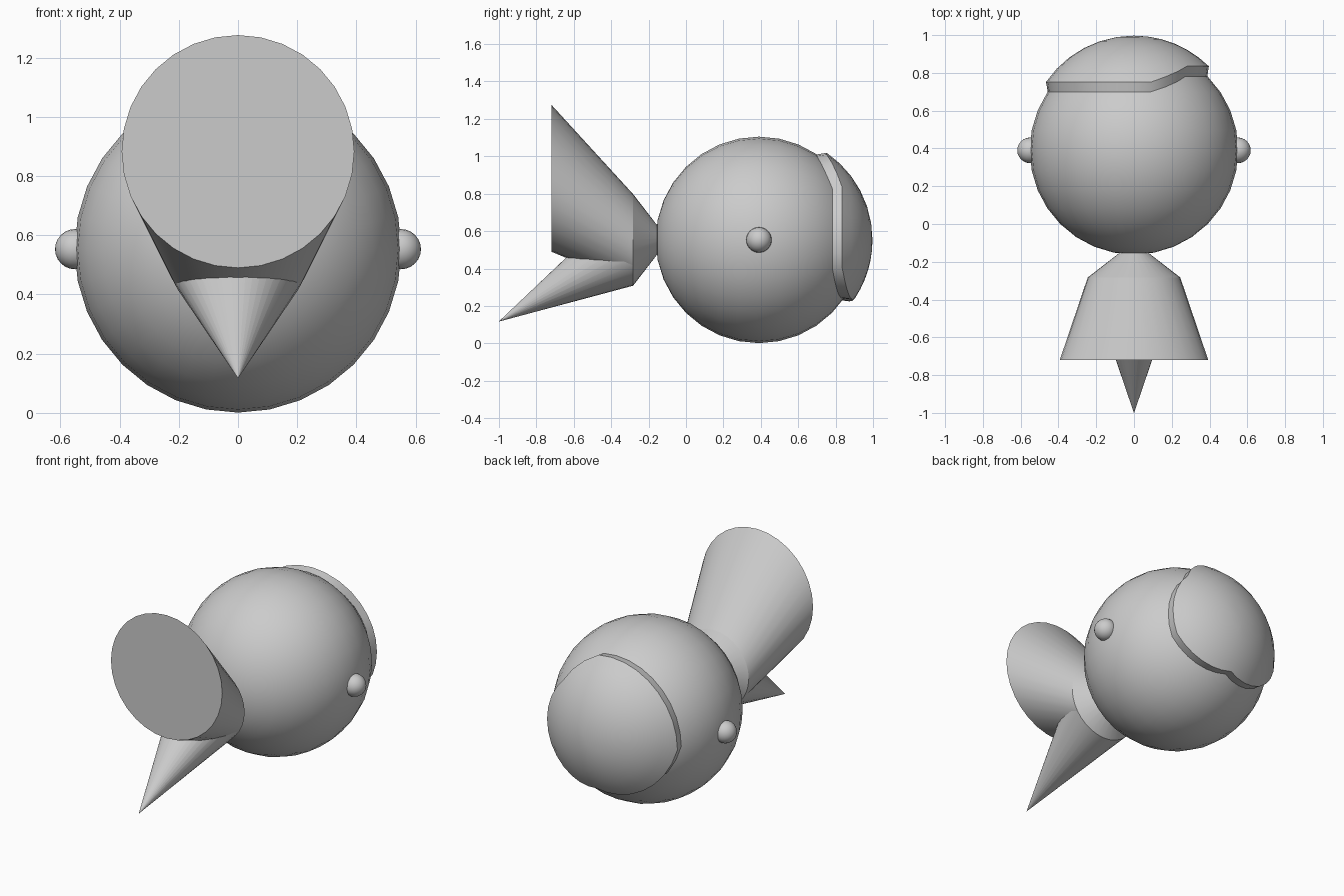
import bpy, bmesh
from math import sin, cos, pi, radians
from mathutils import Matrix, Vector

if "Cube" in bpy.data.objects:
    bpy.data.objects.remove(bpy.data.objects["Cube"])

grey = bpy.data.materials.new("plain grey")
grey.diffuse_color = (0.6, 0.6, 0.6, 1)
grey.use_nodes = True
grey.node_tree.nodes["Principled BSDF"].inputs["Base Color"].default_value = grey.diffuse_color

R, CY, CZ = 0.552, 0.39, 0.553      # body radius and centre
N = 32                              # sides of all round parts


def finish(bm, name, angle=35):
    bmesh.ops.recalc_face_normals(bm, faces=bm.faces)
    me = bpy.data.meshes.new(name)
    bm.to_mesh(me)
    bm.free()
    me.materials.append(grey)
    ob = bpy.data.objects.new(name, me)
    bpy.context.collection.objects.link(ob)
    bpy.ops.object.select_all(action='DESELECT')
    ob.select_set(True)
    bpy.context.view_layer.objects.active = ob
    bpy.ops.object.shade_smooth_by_angle(angle=radians(angle))
    return ob


def ball(name, centre, r, u, v, turn):
    bm = bmesh.new()
    m = Matrix.Translation(centre) @ turn
    bmesh.ops.create_uvsphere(bm, u_segments=u, v_segments=v, radius=r, matrix=m)
    return finish(bm, name)


def bridge(bm, rings):
    for a, b in zip(rings, rings[1:]):
        for i in range(N):
            j = (i + 1) % N
            bm.faces.new((a[i], a[j], b[j], b[i]))


def loft(name, sections):
    """Join circles (y, z, radius) facing along y and close both ends."""
    bm = bmesh.new()
    rings = [[bm.verts.new((r * sin(2 * pi * i / N), y, z + r * cos(2 * pi * i / N)))
              for i in range(N)] for y, z, r in sections]
    bridge(bm, rings)
    bm.faces.new(rings[0])
    bm.faces.new(rings[-1])
    return finish(bm, name, 30)


# round body with its poles along y
ball("body", (0, CY, CZ), R, N, 16, Matrix.Rotation(pi / 2, 4, 'X'))

# eyes on both sides
for side, label in ((-1, "left"), (1, "right")):
    ball(label + "_eye", (side * 0.55, CY, CZ), 0.068, 24, 12, Matrix.Rotation(pi / 2, 4, 'Y'))

# tail: short neck, then a wide upper lobe and a pointed lower lobe
loft("tail_neck", [(-0.14, CZ, 0.06), (-0.283, CZ, 0.245)])
loft("upper_tail_lobe", [(-0.283, CZ, 0.245), (-0.72, 0.883, 0.393)])
loft("lower_tail_lobe", [(-0.283, CZ, 0.245), (-1.0, 0.117, 0.0005)])

# raised face cap: a lopsided rim, given as (angle round y, angle from pole)
RIM = [(-90, 56.25), (11.25, 56.25), (45, 45), (112.5, 45),
       (180, 33.75), (225, 45), (270, 56.25)]


def rim_angle(deg):
    for (a0, t0), (a1, t1) in zip(RIM, RIM[1:]):
        if a0 <= deg <= a1:
            return t0 + (t1 - t0) * (deg - a0) / (a1 - a0)


LIFT, STEPS = 0.055, 6
bm = bmesh.new()


def cap_ring(f, lift, grow):
    ring = []
    for i in range(N):
        deg = -90 + 360 * i / N
        p, t = radians(deg), radians(rim_angle(deg)) * f
        rr = R * sin(t) * grow
        ring.append(bm.verts.new((rr * sin(p), CY + R * cos(t) + lift, CZ + rr * cos(p))))
    return ring


rings = [cap_ring(1, -0.01, 0.99)]
rings += [cap_ring(k / STEPS, LIFT, 1.015) for k in range(STEPS, 0, -1)]
bridge(bm, rings)
pole = bm.verts.new((0, CY + R + LIFT, CZ))
for i in range(N):
    bm.faces.new((rings[-1][i], rings[-1][(i + 1) % N], pole))
finish(bm, "face_cap")
